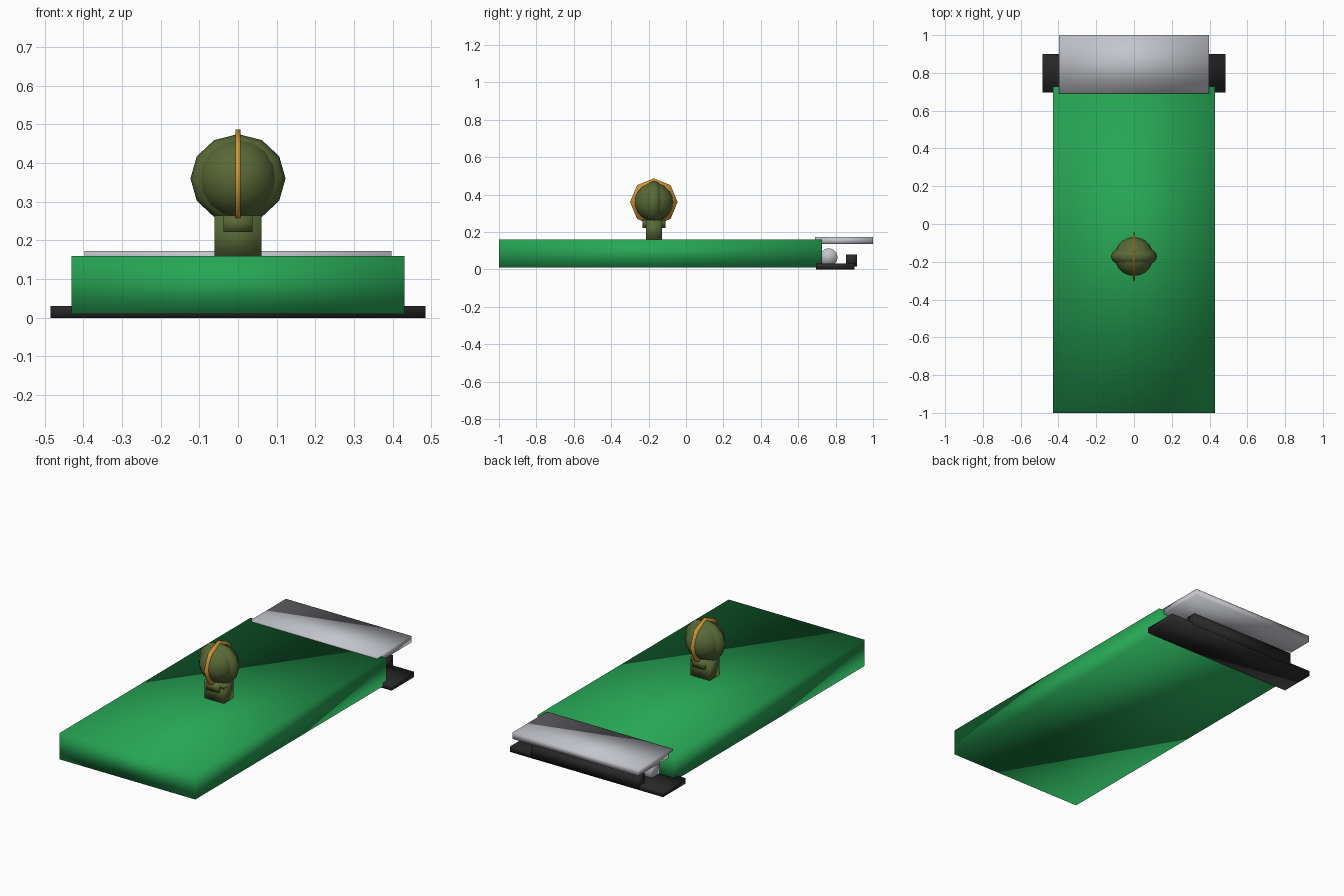
import bpy, math
from mathutils import Matrix

if "Cube" in bpy.data.objects:
    bpy.data.objects.remove(bpy.data.objects["Cube"])


def material(name, rgb):
    m = bpy.data.materials.new(name)
    m.diffuse_color = (*rgb, 1)
    m.use_nodes = True
    m.node_tree.nodes["Principled BSDF"].inputs["Base Color"].default_value = m.diffuse_color
    return m


GREEN = material("green", (0.02, 0.38, 0.09))
GREY = material("light grey", (0.55, 0.56, 0.60))
BLACK = material("black", (0.022, 0.022, 0.022))
OLIVE = material("olive", (0.10, 0.14, 0.038))
ORANGE = material("orange", (0.65, 0.32, 0.035))


def finish(name, mat):
    ob = bpy.context.object
    ob.name = name
    ob.data.materials.append(mat)
    for p in ob.data.polygons:
        p.use_smooth = True
    return ob


def box(name, x, y, z, mat):
    """Box centred on x = 0, reaching x each way, with (min, max) in y and z."""
    bpy.ops.mesh.primitive_cube_add(size=1)
    ob = finish(name, mat)
    ob.data.transform(Matrix.Translation((0, sum(y) / 2, sum(z) / 2))
                      @ Matrix.Diagonal((2 * x, y[1] - y[0], z[1] - z[0], 1)))
    return ob


def ball(name, centre, radii, segments, rings, mat):
    """Ellipsoid with its poles along y."""
    bpy.ops.mesh.primitive_uv_sphere_add(segments=segments, ring_count=rings, radius=1)
    ob = finish(name, mat)
    ob.data.transform(Matrix.Translation(centre) @ Matrix.Diagonal((*radii, 1))
                      @ Matrix.Rotation(math.pi / 2, 4, 'X'))
    return ob


def rod(name, centre, radius, length, sides, mat):
    """Cylinder lying along x."""
    bpy.ops.mesh.primitive_cylinder_add(vertices=sides, radius=radius, depth=length)
    ob = finish(name, mat)
    ob.data.transform(Matrix.Translation(centre) @ Matrix.Rotation(math.pi / 2, 4, 'Y'))
    return ob


# Main slab
box("slab", 0.43, (-1.0, 0.727), (0.01, 0.16), GREEN)

# Rear mechanism
box("top_plate", 0.397, (0.69, 1.0), (0.135, 0.173), GREY)
box("base_plate", 0.485, (0.695, 0.90), (0.0, 0.03), BLACK)
box("stop_bar", 0.34, (0.855, 0.915), (0.015, 0.08), BLACK)
rod("roller", (0, 0.763, 0.065), 0.047, 0.68, 24, GREY)

# Knob on its post
box("post", 0.061, (-0.215, -0.128), (0.155, 0.265), OLIVE)
box("collar", 0.061, (-0.215, -0.128), (0.24, 0.265), OLIVE)
box("collar_block", 0.038, (-0.233, -0.11), (0.222, 0.265), OLIVE)
ball("knob_core", (0, -0.172, 0.36), (0.103, 0.103, 0.103), 16, 10, OLIVE)
ball("knob_rim", (0, -0.172, 0.36), (0.123, 0.06, 0.115), 12, 8, OLIVE)

# Thin octagonal band around the knob
rod("band", (0, -0.172, 0.36), 0.127, 0.012, 8, ORANGE)
